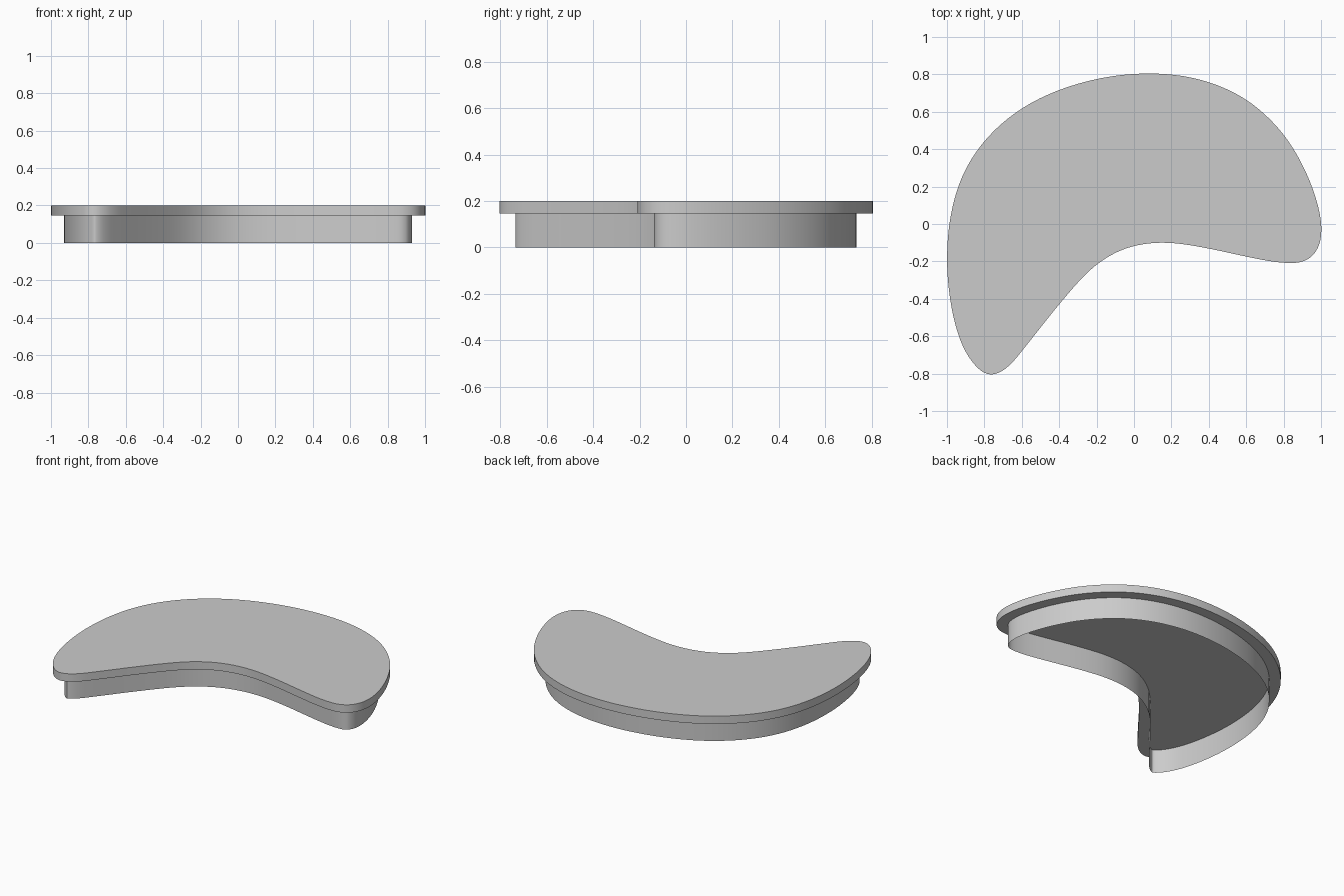
import bpy, bmesh
from mathutils import Vector, geometry

cube = bpy.data.objects.get("Cube")
if cube:
    bpy.data.objects.remove(cube, do_unlink=True)

TOP, CEILING, LEDGE, INSET = 0.2, 0.16, 0.147, 0.07

grey = bpy.data.materials.new("grey")
grey.use_nodes = True
colour = (0.6, 0.6, 0.6, 1)
grey.diffuse_color = colour
grey.node_tree.nodes["Principled BSDF"].inputs["Base Color"].default_value = colour

# Kidney outline, clockwise from the back
POINTS = [Vector(p) for p in (
    (.07, .807), (.36, .772), (.6, .667), (.8, .48), (.91, .297), (.967, .155),
    (.993, .055), (1.002, -.02), (.99, -.112), (.952, -.172), (.895, -.203),
    (.825, -.209), (.6, -.174), (.38, -.127), (.14, -.098), (-.05, -.131),
    (-.2, -.215), (-.38, -.405), (-.6, -.68), (-.653, -.743), (-.707, -.787),
    (-.763, -.805), (-.803, -.794), (-.848, -.757), (-.901, -.682),
    (-.945, -.575), (-.985, -.39), (-1, -.2), (-.98, .05), (-.915, .265),
    (-.8, .445), (-.6, .62), (-.3, .752))]


def smooth_loop(points, steps=6, passes=4):
    """Closed curve through the points, weighted by chord length, then relaxed."""
    n = len(points)
    slopes = []
    for i, p in enumerate(points):
        before, after = p - points[i - 1], points[(i + 1) % n] - p
        a, b = before.length, after.length
        slopes.append((before * (b / a) + after * (a / b)) / (a + b))
    loop = []
    for i, p in enumerate(points):
        q = points[(i + 1) % n]
        reach = (q - p).length / 3
        loop += geometry.interpolate_bezier(
            p, p + slopes[i] * reach, q - slopes[(i + 1) % n] * reach, q, steps + 1)[:-1]
    loop = [Vector(p[:2]) for p in loop]
    for _ in range(passes):
        loop = [(loop[i - 1] + p * 2 + loop[(i + 1) % len(loop)]) / 4
                for i, p in enumerate(loop)]
    return loop


def offset(loop, distance):
    """Move a clockwise loop inward."""
    result = []
    for i, p in enumerate(loop):
        t = (loop[(i + 1) % len(loop)] - loop[i - 1]).normalized()
        result.append(p + Vector((t.y, -t.x)) * distance)
    return result


def build(name, rings, capped):
    """Bridge (loop, z) rings in order, optionally capping the first and last."""
    bm = bmesh.new()
    rows = [[bm.verts.new((p.x, p.y, z)) for p in loop] for loop, z in rings]
    if capped:
        bm.faces.new(rows[0])
        bm.faces.new(rows[-1])
    for a, b in zip(rows, rows[1:]):
        for i in range(len(a)):
            bm.faces.new((a[i], a[i - 1], b[i - 1], b[i]))
    if capped:
        bmesh.ops.recalc_face_normals(bm, faces=bm.faces)
    mesh = bpy.data.meshes.new(name)
    bm.to_mesh(mesh)
    bm.free()
    mesh.materials.append(grey)
    obj = bpy.data.objects.new(name, mesh)
    bpy.context.collection.objects.link(obj)
    bpy.ops.object.select_all(action="DESELECT")
    obj.select_set(True)
    bpy.context.view_layer.objects.active = obj
    bpy.ops.object.shade_smooth_by_angle()


outline = smooth_loop(POINTS)
wall = offset(outline, INSET)

# Flat slab with an overhanging edge and a shallow recess beneath
build("lid", [(wall, CEILING), (wall, LEDGE), (outline, LEDGE), (outline, TOP)], True)
# Thin skirt hanging from the recess
build("skirt", [(wall, LEDGE), (wall, 0)], False)
